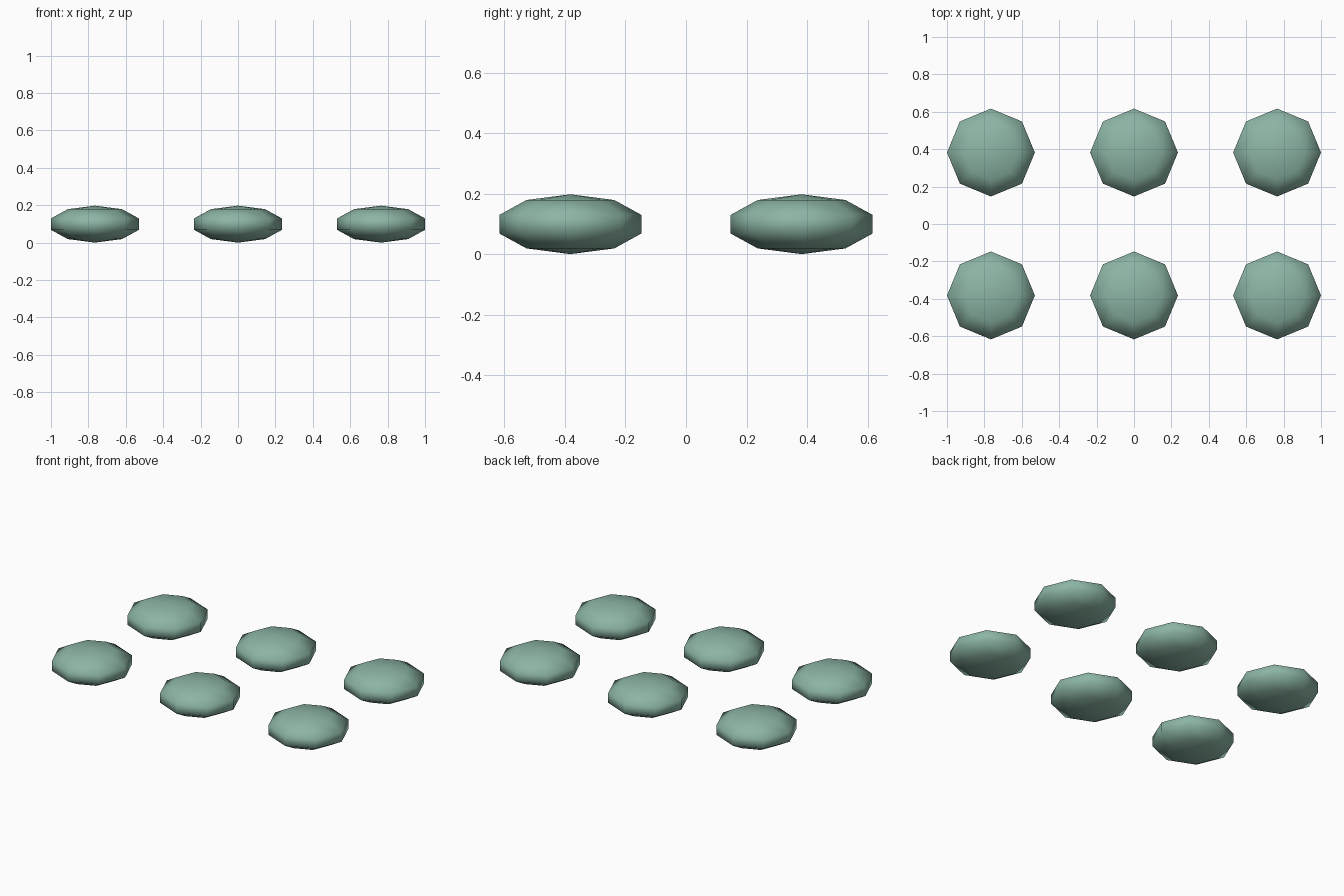
import bpy

if "Cube" in bpy.data.objects:
    bpy.data.objects.remove(bpy.data.objects["Cube"])

# Single soft green colour
green = bpy.data.materials.new("sage green")
green.diffuse_color = (0.26, 0.46, 0.37, 1.0)
green.use_nodes = True
green.node_tree.nodes["Principled BSDF"].inputs["Base Color"].default_value = green.diffuse_color

RADIUS = 0.247      # sphere radius before flattening
FLATTEN = 0.4       # height compared with width
SPACING_X = 0.765
SPACING_Y = 0.382


def add_pebble(name, x, y):
    """Flattened low-poly ball resting on the floor."""
    bpy.ops.mesh.primitive_uv_sphere_add(
        segments=8, ring_count=5, radius=RADIUS,
        location=(x, y, RADIUS * FLATTEN))
    ob = bpy.context.object
    ob.name = name
    ob.scale.z = FLATTEN
    bpy.ops.object.transform_apply(location=False, rotation=False, scale=True)
    bpy.ops.object.shade_smooth()
    ob.data.materials.append(green)


# Two rows of three pebbles
for row, y in (("front", -SPACING_Y), ("back", SPACING_Y)):
    for column, x in (("left", -SPACING_X), ("middle", 0), ("right", SPACING_X)):
        add_pebble(f"pebble_{row}_{column}", x, y)
